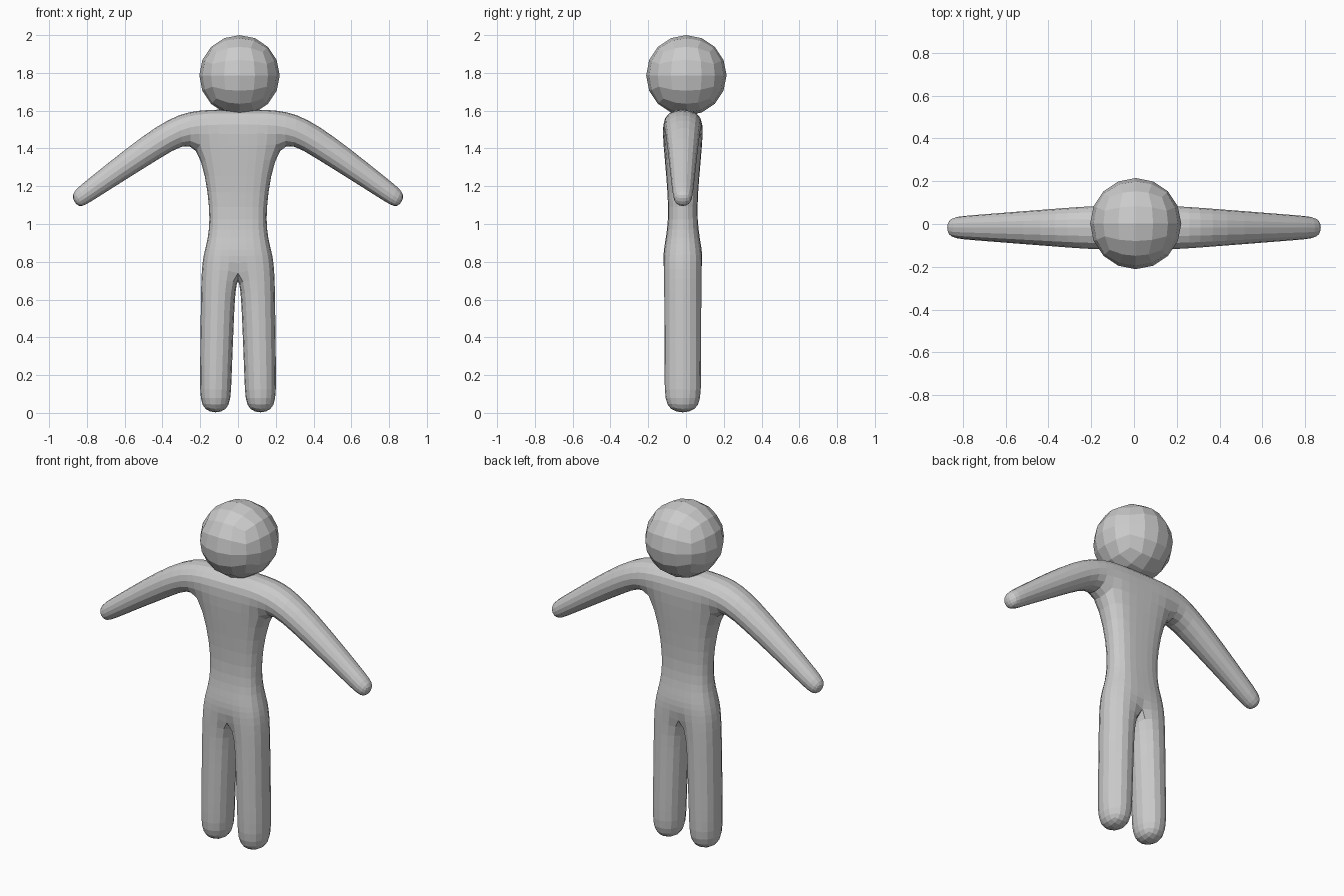
import bpy, bmesh

if "Cube" in bpy.data.objects:
    bpy.data.objects.remove(bpy.data.objects["Cube"])

grey = bpy.data.materials.new("light_grey")
grey.diffuse_color = (0.6, 0.6, 0.6, 1)
grey.use_nodes = True
grey.node_tree.nodes["Principled BSDF"].inputs["Base Color"].default_value = grey.diffuse_color
Y0 = -0.017  # the body sits slightly forward of the head

# Right half of the body cage: name -> (x, z, half depth)
P = {
    "neck": (0, 1.61, .108), "chest": (0, 1.455, .108), "belly": (0, 1.05, .065),
    "pelvis": (0, .88, .10), "crotch": (0, .78, .108),
    "shoulder": (.215, 1.615, .108), "armpit": (.215, 1.46, .11),
    "waist": (.143, 1.05, .065), "hip": (.175, .88, .10), "thigh": (.203, .80, .108),
    "knee_in": (.014, .50, .106), "knee_out": (.205, .50, .106),
    "ankle_in": (.028, .15, .106), "ankle_out": (.210, .15, .106),
    "foot_in": (.034, -.01, .10), "foot_out": (.204, -.01, .10),
    "elbow_top": (.40, 1.565, .095), "elbow_low": (.366, 1.37, .095),
    "wrist_top": (.815, 1.224, .060), "wrist_low": (.777, 1.115, .060),
    "hand_top": (.90, 1.16, .052), "hand_low": (.845, 1.07, .052),
}

# Chains of paired points; neighbouring pairs make one quad
CHAINS = [
    [("neck", "shoulder"), ("chest", "armpit"), ("belly", "waist"), ("pelvis", "hip"),
     ("crotch", "thigh"), ("knee_in", "knee_out"), ("ankle_in", "ankle_out"),
     ("foot_in", "foot_out")],
    [("armpit", "shoulder"), ("elbow_low", "elbow_top"), ("wrist_low", "wrist_top"),
     ("hand_low", "hand_top")],
]


def finish(bm, name):
    bmesh.ops.recalc_face_normals(bm, faces=bm.faces)
    me = bpy.data.meshes.new(name)
    bm.to_mesh(me)
    bm.free()
    me.materials.append(grey)
    ob = bpy.data.objects.new(name, me)
    bpy.context.collection.objects.link(ob)
    return ob


# Body: flat quad layout thickened front to back, mirrored and subdivided
bm = bmesh.new()
front = {(s, k): bm.verts.new((s * x, Y0 - d, z)) for k, (x, z, d) in P.items()
         for s in ((1, -1) if x else (1,))}
back = {(s, k): bm.verts.new((s * x, Y0 + d, z)) for k, (x, z, d) in P.items()
        for s in ((1, -1) if x else (1,))}
edges = {}
for s in (1, -1):
    for chain in CHAINS:
        for (a, b), (c, d) in zip(chain, chain[1:]):
            quad = [(s if P[k][0] else 1, k) for k in (a, b, d, c)]
            bm.faces.new([front[k] for k in quad])
            bm.faces.new([back[k] for k in reversed(quad)])
            for e in zip(quad, quad[1:] + quad[:1]):
                edges.setdefault(frozenset(e), []).append(e)
for uses in edges.values():
    if len(uses) == 1:  # outline edge: close the side
        a, b = uses[0]
        bm.faces.new([front[a], front[b], back[b], back[a]])
body = finish(bm, "body")
body.modifiers.new("subdivide", "SUBSURF").levels = 2
body.modifiers["subdivide"].render_levels = 2

# Head: subdivided cube rounded to a faceted ball
bm = bmesh.new()
bmesh.ops.create_cube(bm, size=2)
bmesh.ops.subdivide_edges(bm, edges=bm.edges[:], cuts=3, use_grid_fill=True)
R = 0.213
for v in bm.verts:
    # even angular spacing of the grid on each cube side
    for i in range(3):
        if abs(abs(v.co[i]) - .5) < .01:
            v.co[i] *= 0.414 / .5
    v.co = v.co.normalized() * R
head = finish(bm, "head")
head.location = (0.008, 0.002, 2 - R)
